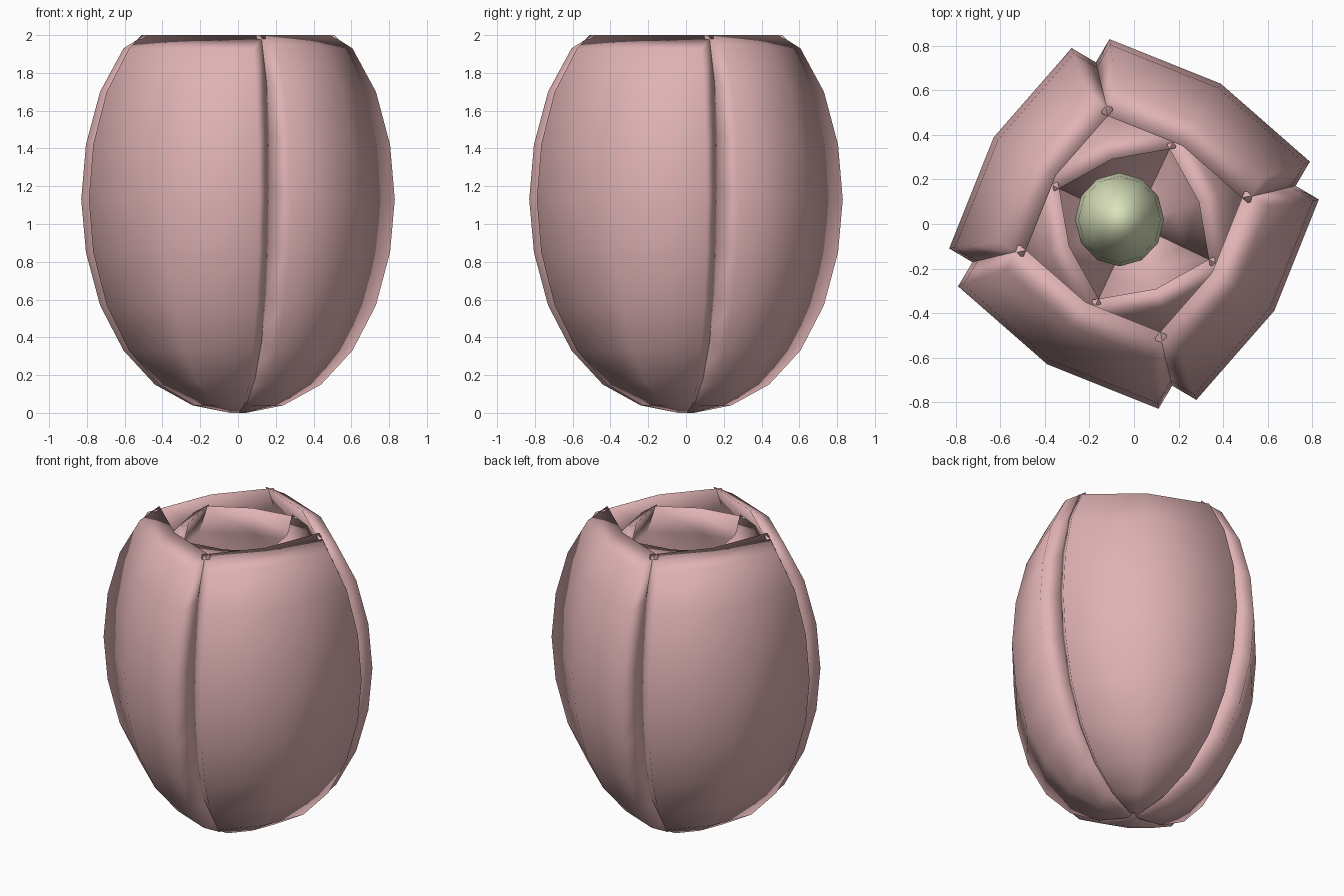
import bpy, bmesh, math
from mathutils import Matrix, Vector

if "Cube" in bpy.data.objects:
    bpy.data.objects.remove(bpy.data.objects["Cube"])


def material(name, color):
    m = bpy.data.materials.new(name)
    m.diffuse_color = (*color, 1)
    m.use_nodes = True
    m.node_tree.nodes["Principled BSDF"].inputs["Base Color"].default_value = m.diffuse_color
    return m


pink = material("petal_pink", (0.75, 0.45, 0.46))
green = material("pistil_green", (0.70, 0.76, 0.50))

# Petal cross-section at its widest, and its height profile (scale, z)
SECTION = [(-0.79, -0.28), (-0.39, -0.63), (0.11, -0.83)]
PROFILE = [(0.05, 0.0), (0.29, 0.04), (0.53, 0.15), (0.73, 0.33), (0.88, 0.57),
           (0.97, 0.85), (1.0, 1.13), (0.97, 1.42), (0.88, 1.70), (0.73, 1.93)]
PUSH = Vector((0.065, 0.11, 0.07))  # sheet thickness, pushed inward and up


def petal(name, transform):
    bm = bmesh.new()
    rows = [[bm.verts.new((x * s, y * s, z)) for x, y in SECTION] for s, z in PROFILE]
    for a, b in zip(rows, rows[1:]):
        for i in range(len(SECTION) - 1):
            bm.faces.new((a[i], a[i + 1], b[i + 1], b[i]))
    # thicken the curved sheet into a closed shell
    ext = bmesh.ops.extrude_face_region(bm, geom=bm.faces[:], use_keep_orig=True)
    moved = [g for g in ext["geom"] if isinstance(g, bmesh.types.BMVert)]
    bmesh.ops.translate(bm, verts=moved, vec=PUSH)
    bmesh.ops.recalc_face_normals(bm, faces=bm.faces[:])
    bm.transform(transform)
    for f in bm.faces:
        f.smooth = True
    me = bpy.data.meshes.new(name)
    bm.to_mesh(me)
    bm.free()
    me.materials.append(pink)
    bpy.context.collection.objects.link(bpy.data.objects.new(name, me))


# Two whorls of four petals
inner = (Matrix.Translation((0, 0, 0.09))
         @ Matrix.Rotation(math.radians(51), 4, 'Z')
         @ Matrix.Diagonal((0.745, 0.745, 0.93, 1)))
for k in range(4):
    turn = Matrix.Rotation(k * math.pi / 2, 4, 'Z')
    petal(f"outer_petal_{k + 1}", turn)
    petal(f"inner_petal_{k + 1}", turn @ inner)

# Pistil in the middle
bpy.ops.mesh.primitive_uv_sphere_add(segments=12, ring_count=8, radius=1,
                                     location=(-0.065, 0.02, 0.65))
pistil = bpy.context.object
pistil.name = "pistil"
pistil.scale = (0.2, 0.21, 0.45)
pistil.data.materials.append(green)
bpy.ops.object.shade_smooth()
